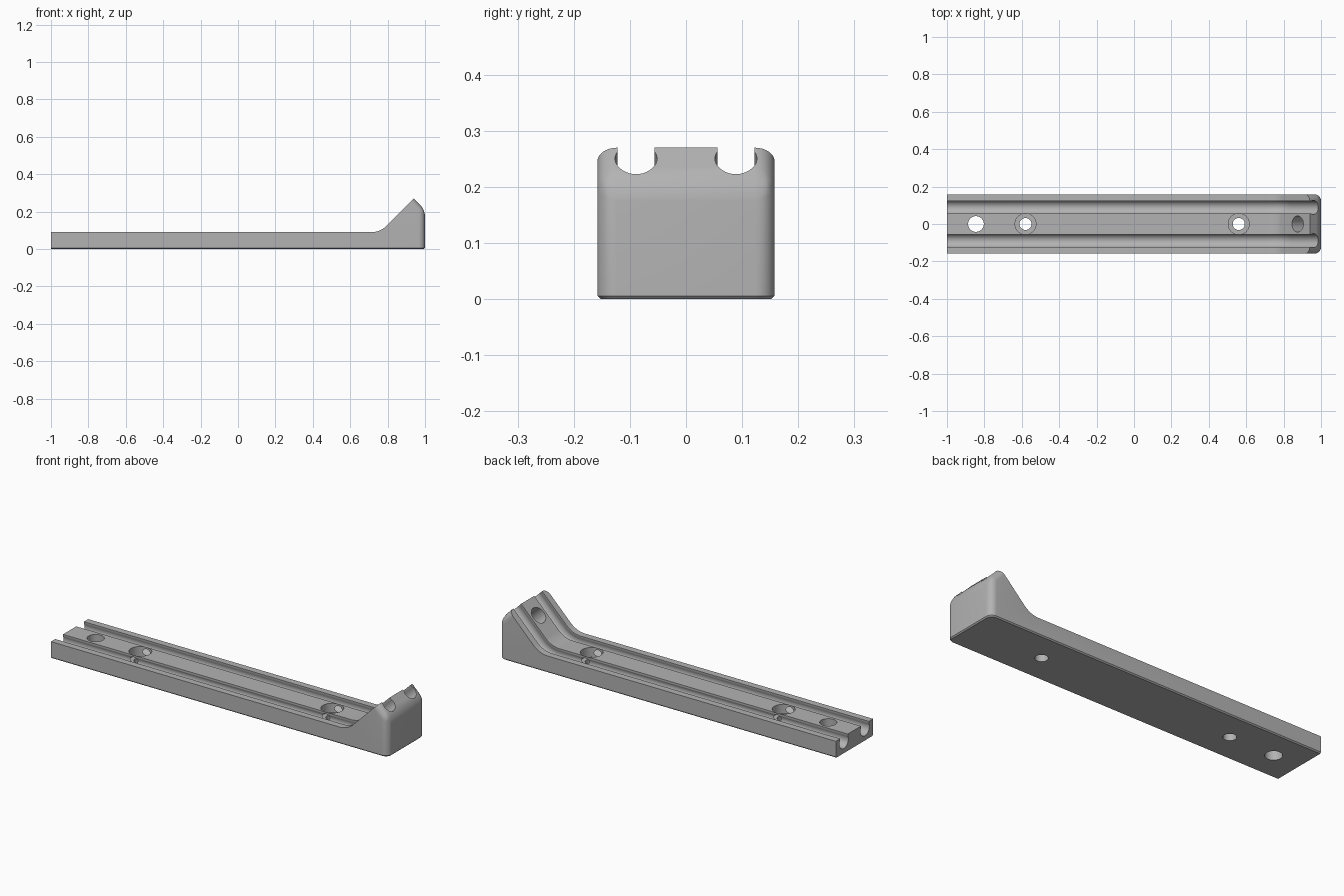
import bpy, bmesh, math
from mathutils import Vector, Matrix

if "Cube" in bpy.data.objects:
    bpy.data.objects.remove(bpy.data.objects["Cube"], do_unlink=True)

HALF = 0.158          # half width
TOP = 0.09            # height of the flat bar
PEAK = Vector((0.94, 0.27))
FILLET = 0.12         # radius where bar meets ramp

grey = bpy.data.materials.new("satin grey")
grey.use_nodes = True
COLOUR = (0.45, 0.45, 0.45, 1)
grey.diffuse_color = COLOUR
grey.node_tree.nodes["Principled BSDF"].inputs["Base Color"].default_value = COLOUR


def make_object(name, bm):
    bmesh.ops.recalc_face_normals(bm, faces=bm.faces)
    mesh = bpy.data.meshes.new(name)
    bm.to_mesh(mesh)
    bm.free()
    obj = bpy.data.objects.new(name, mesh)
    mesh.materials.append(grey)
    bpy.context.collection.objects.link(obj)
    return obj


def ramp_path(start, extra):
    """Points of the top surface with their tilt angle: bar, fillet, ramp."""
    corner = PEAK.x - (PEAK.y - TOP)
    x0 = corner - FILLET * math.tan(math.pi / 8)
    pts = [(Vector((start, TOP)), 0.0)]
    for i in range(13):
        a = math.pi / 4 * i / 12
        pts.append((Vector((x0 + FILLET * math.sin(a), TOP + FILLET * (1 - math.cos(a)))), a))
    pts.append((PEAK + Vector((extra, extra)), math.pi / 4))
    return pts


# Body: side profile extruded across the width
bm = bmesh.new()
outline = [p for p, a in ramp_path(-1, 0)]
outline += [Vector((1, PEAK.y - 0.06)), Vector((1, 0)), Vector((-1, 0))]
face = bm.faces.new([bm.verts.new((p.x, -HALF, p.y)) for p in outline])
ext = bmesh.ops.extrude_face_region(bm, geom=[face])
bmesh.ops.translate(bm, vec=(0, 2 * HALF, 0),
                    verts=[v for v in ext["geom"] if isinstance(v, bmesh.types.BMVert)])
bmesh.ops.recalc_face_normals(bm, faces=bm.faces)


# Round the nose: upright edges, sloping side edges and the edge between them
def is_nose(e):
    a, b = (v.co for v in e.verts)
    on_end = [abs(p.x - 1) < 1e-4 for p in (a, b)]
    above = max(a.z, b.z) > 0.1
    return any(on_end) and above


bmesh.ops.bevel(bm, geom=[e for e in bm.edges if is_nose(e)], offset=0.035,
                offset_type='OFFSET', segments=8, profile=0.5, affect='EDGES')

# Thin chamfer around the underside, except at the open end
rim = [e for e in bm.edges if all(v.co.z < 1e-4 for v in e.verts)
       and not all(v.co.x < -0.99 for v in e.verts)]
bmesh.ops.bevel(bm, geom=rim, offset=0.006, segments=1, affect='EDGES')
body = make_object("rail_body", bm)

cutters = []


# Keyhole shaped channels following the bar and the ramp
def channel(name, y):
    r, depth, neck, lip = 0.0375, 0.0275, 0.033, 0.03
    a0 = math.acos(neck / r)
    section = [(neck, lip)]
    for i in range(25):
        a = a0 - (math.pi + 2 * a0) * i / 24
        section.append((r * math.cos(a), r * math.sin(a) - depth))
    section.append((-neck, lip))
    bm = bmesh.new()
    rings = []
    for p, a in ramp_path(-1.1, 0.08):
        rings.append([bm.verts.new((p.x - math.sin(a) * h, y + w, p.y + math.cos(a) * h))
                      for w, h in section])
    n = len(section)
    for r1, r2 in zip(rings, rings[1:]):
        for i in range(n):
            j = (i + 1) % n
            bm.faces.new((r1[i], r1[j], r2[j], r2[i]))
    bm.faces.new(rings[0])
    bm.faces.new(rings[-1])
    cutters.append(make_object(name, bm))


channel("left_channel_cutter", 0.089)
channel("right_channel_cutter", -0.089)


# Round holes, from a mouth point down along a tilted axis
def hole(name, x, z, radius, depth, tilt=0.0):
    bm = bmesh.new()
    over = 0.05
    m = (Matrix.Translation((x, 0, z)) @ Matrix.Rotation(-tilt, 4, 'Y')
         @ Matrix.Translation((0, 0, (over - depth) / 2)))
    bmesh.ops.create_cone(bm, cap_ends=True, segments=48, radius1=radius,
                          radius2=radius, depth=depth + over, matrix=m)
    cutters.append(make_object(name, bm))


hole("end_hole_cutter", -0.845, TOP, 0.042, 0.2)
for label, x in (("rear", -0.58), ("fore", 0.56)):
    hole(label + "_counterbore_cutter", x, TOP, 0.056, 0.05)
    hole(label + "_screw_hole_cutter", x, TOP, 0.032, 0.2)
hole("ramp_hole_cutter", 0.875, PEAK.y - 0.065, 0.043, 0.1, math.pi / 4)

# Cut everything, then drop the helpers
for c in cutters:
    c.hide_render = True
    mod = body.modifiers.new(c.name, 'BOOLEAN')
    mod.operation = 'DIFFERENCE'
    mod.solver = 'EXACT'
    mod.object = c
bpy.context.view_layer.objects.active = body
body.select_set(True)
for c in cutters:
    bpy.ops.object.modifier_apply(modifier=c.name)
    bpy.data.objects.remove(c, do_unlink=True)
bpy.ops.object.shade_smooth_by_angle(angle=math.radians(30))
